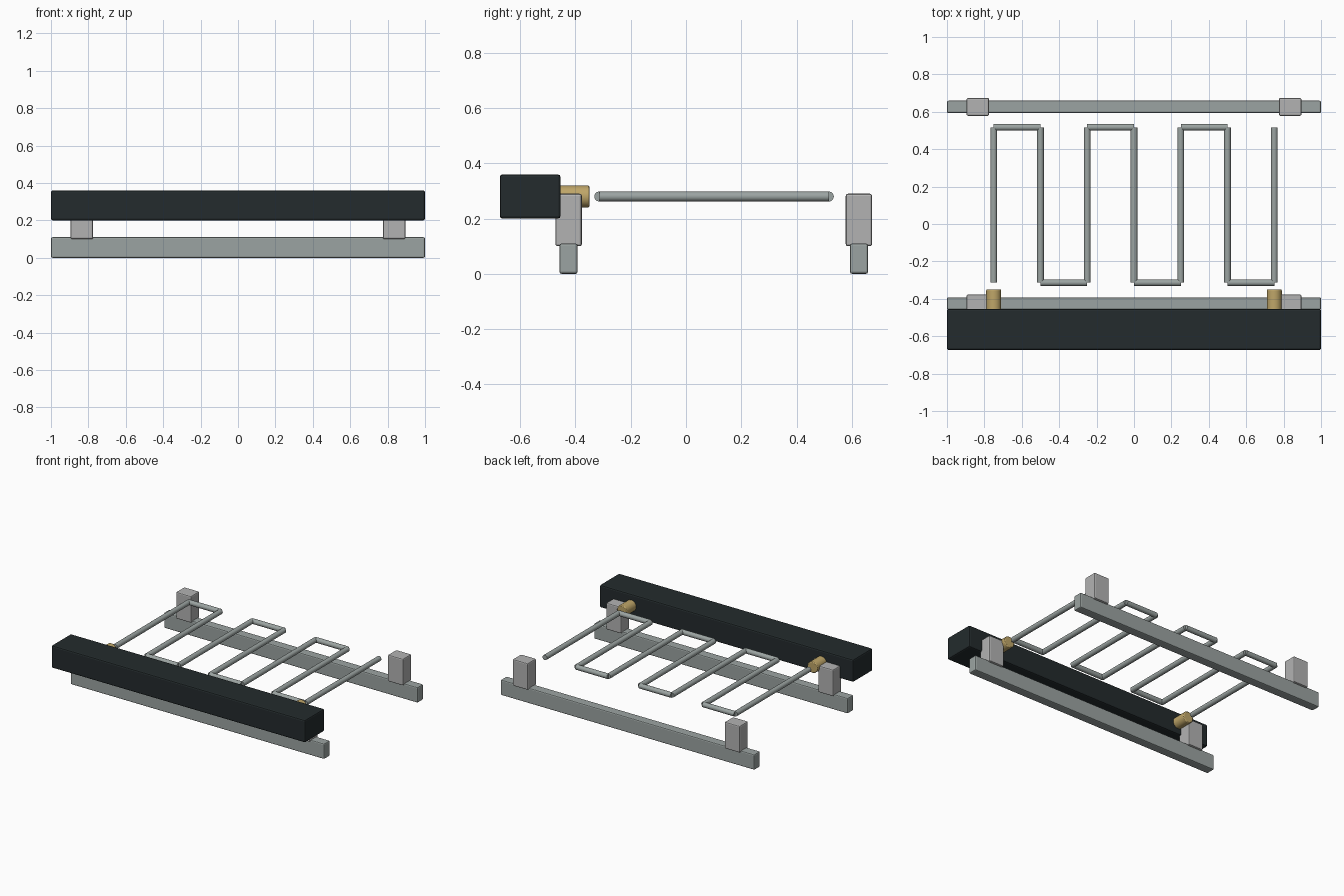
import bpy, math

if "Cube" in bpy.data.objects:
    bpy.data.objects.remove(bpy.data.objects["Cube"])


def material(name, rgb):
    m = bpy.data.materials.new(name)
    m.diffuse_color = (*rgb, 1)
    m.use_nodes = True
    m.node_tree.nodes["Principled BSDF"].inputs["Base Color"].default_value = m.diffuse_color
    return m


dark = material("dark_coating", (0.017, 0.024, 0.026))
steel = material("steel", (0.33, 0.37, 0.36))
light = material("light_grey", (0.45, 0.45, 0.45))
brass = material("brass", (0.52, 0.38, 0.14))


def finish(ob, name, mat, bevel):
    ob.name = name
    ob.data.materials.append(mat)
    if bevel:
        b = ob.modifiers.new("Bevel", 'BEVEL')
        b.width = bevel
        b.segments = 2
        b.limit_method = 'ANGLE'
        b.angle_limit = math.radians(40)
    return ob


def box(name, centre, size, mat, bevel=0.008):
    bpy.ops.mesh.primitive_cube_add(size=1, location=centre)
    ob = bpy.context.object
    ob.scale = size
    bpy.ops.object.transform_apply(location=False, rotation=False, scale=True)
    return finish(ob, name, mat, bevel)


def rod(name, centre, length, radius, axis, mat, bevel=0.0):
    rot = (0, math.pi / 2, 0) if axis == 'x' else (math.pi / 2, 0, 0)
    bpy.ops.mesh.primitive_cylinder_add(vertices=24, radius=radius, depth=length,
                                        location=centre, rotation=rot)
    bpy.ops.object.shade_smooth_by_angle(angle=math.radians(30))
    return finish(bpy.context.object, name, mat, bevel)


# header box along the front
box("header_box", (0, -0.564, 0.28), (2, 0.22, 0.16), dark, 0.01)

# base rails with two support posts each
for side, y in (("front", -0.425), ("back", 0.626)):
    box(side + "_rail", (0, y, 0.055), (2, 0.066, 0.11), steel)
    for x in (-0.835, 0.835):
        box(side + "_post", (x, y, 0.195), (0.12, 0.096, 0.19), light)

# serpentine tube: long runs joined by alternating end links
y0, y1, z, r, pitch = -0.314, 0.517, 0.28, 0.018, 0.25
for i in range(7):
    x = -0.75 + i * pitch
    rod("tube_run", (x, (y0 + y1) / 2, z), y1 - y0, r, 'y', steel)
    if i < 6:
        rod("tube_link", (x + pitch / 2, y1 if i % 2 == 0 else y0, z), pitch, r, 'x', steel)

# brass port fittings on the header
for x in (-0.75, 0.75):
    rod("port_fitting", (x, -0.405, z), 0.11, 0.04, 'y', brass, 0.005)
